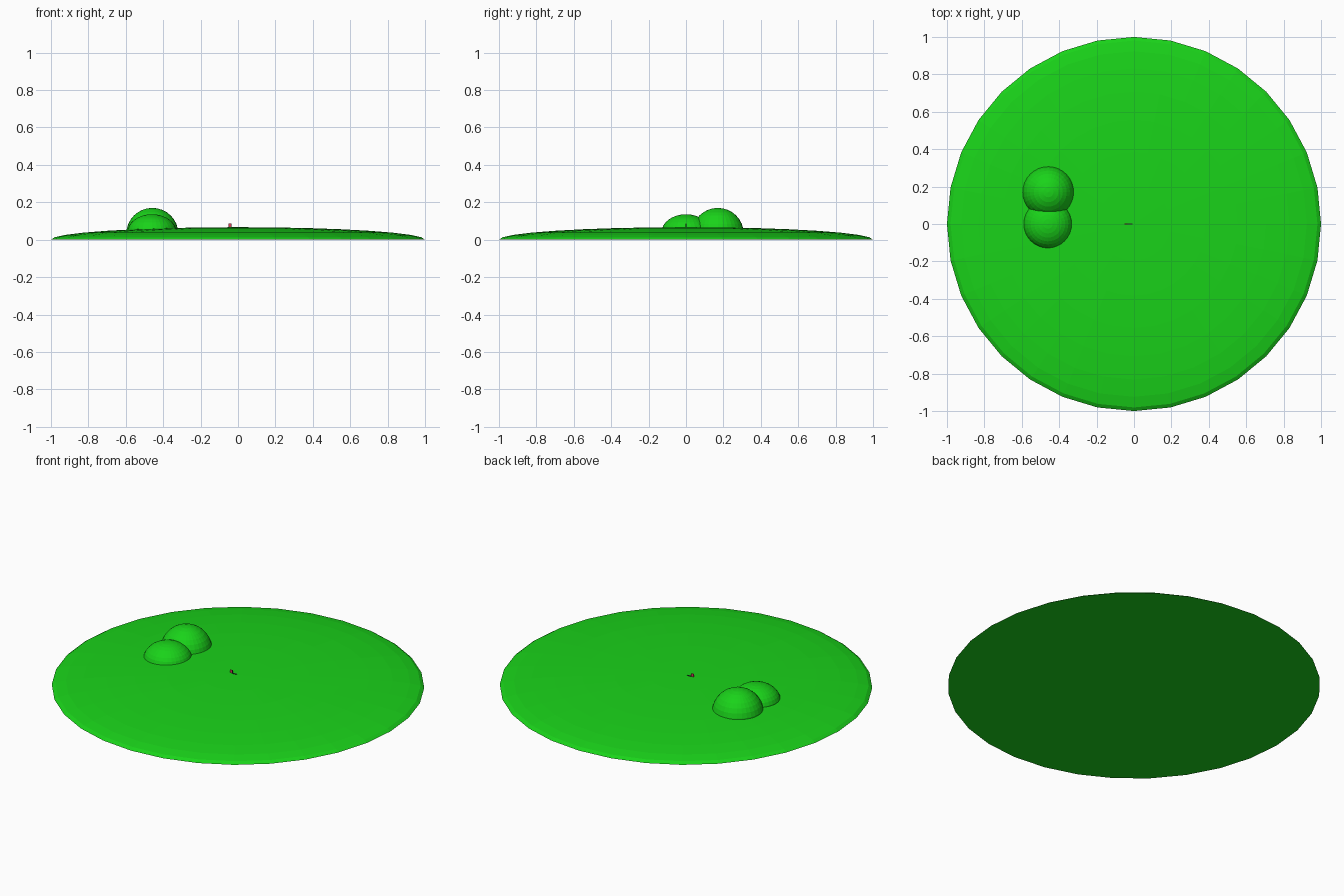
import bpy, bmesh

if "Cube" in bpy.data.objects:
    bpy.data.objects.remove(bpy.data.objects["Cube"])


def material(name, rgb):
    m = bpy.data.materials.new(name)
    m.diffuse_color = (*rgb, 1)
    m.use_nodes = True
    m.node_tree.nodes["Principled BSDF"].inputs["Base Color"].default_value = m.diffuse_color
    return m


GREEN = material("grass_green", (0.01, 0.65, 0.01))
RED = material("flag_red", (0.7, 0.05, 0.1))
DARK = material("dark", (0.02, 0.02, 0.02))


def dome(name, centre, radius, height, mat):
    """Flat-faceted squashed sphere, cut and capped at z = 0."""
    bpy.ops.mesh.primitive_uv_sphere_add(segments=32, ring_count=16)
    ob = bpy.context.object
    ob.name = name
    bm = bmesh.new()
    bm.from_mesh(ob.data)
    for v in bm.verts:
        v.co.x = v.co.x * radius + centre[0]
        v.co.y = v.co.y * radius + centre[1]
        v.co.z = v.co.z * height + centre[2]
    cut = bmesh.ops.bisect_plane(bm, geom=bm.verts[:] + bm.edges[:] + bm.faces[:], dist=1e-5,
                                 plane_co=(0, 0, 0), plane_no=(0, 0, -1), clear_outer=True)
    bmesh.ops.holes_fill(bm, edges=[e for e in bm.edges if e.is_boundary])
    bmesh.ops.recalc_face_normals(bm, faces=bm.faces[:])
    bm.to_mesh(ob.data)
    bm.free()
    ob.data.materials.append(mat)
    return ob


def box(name, centre, size, mat):
    bpy.ops.mesh.primitive_cube_add(size=1, location=centre)
    ob = bpy.context.object
    ob.name = name
    ob.scale = size
    ob.data.materials.append(mat)


# Shallow island with a flat underside
dome("ground", (0, 0, 0), 1.0, 0.067, GREEN)

# Two bushes half sunk in the ground
dome("small_bush", (-0.46, 0.0, 0.04), 0.131, 0.096, GREEN)
dome("large_bush", (-0.458, 0.17, 0.032), 0.139, 0.138, GREEN)

# Tiny marker near the middle: post, red sign and dark bar lying beside it
box("marker_post", (-0.036, 0, 0.07), (0.004, 0.004, 0.03), DARK)
box("marker_sign", (-0.043, 0, 0.077), (0.016, 0.003, 0.017), RED)
box("marker_bar", (-0.022, 0, 0.067), (0.028, 0.006, 0.004), DARK)
